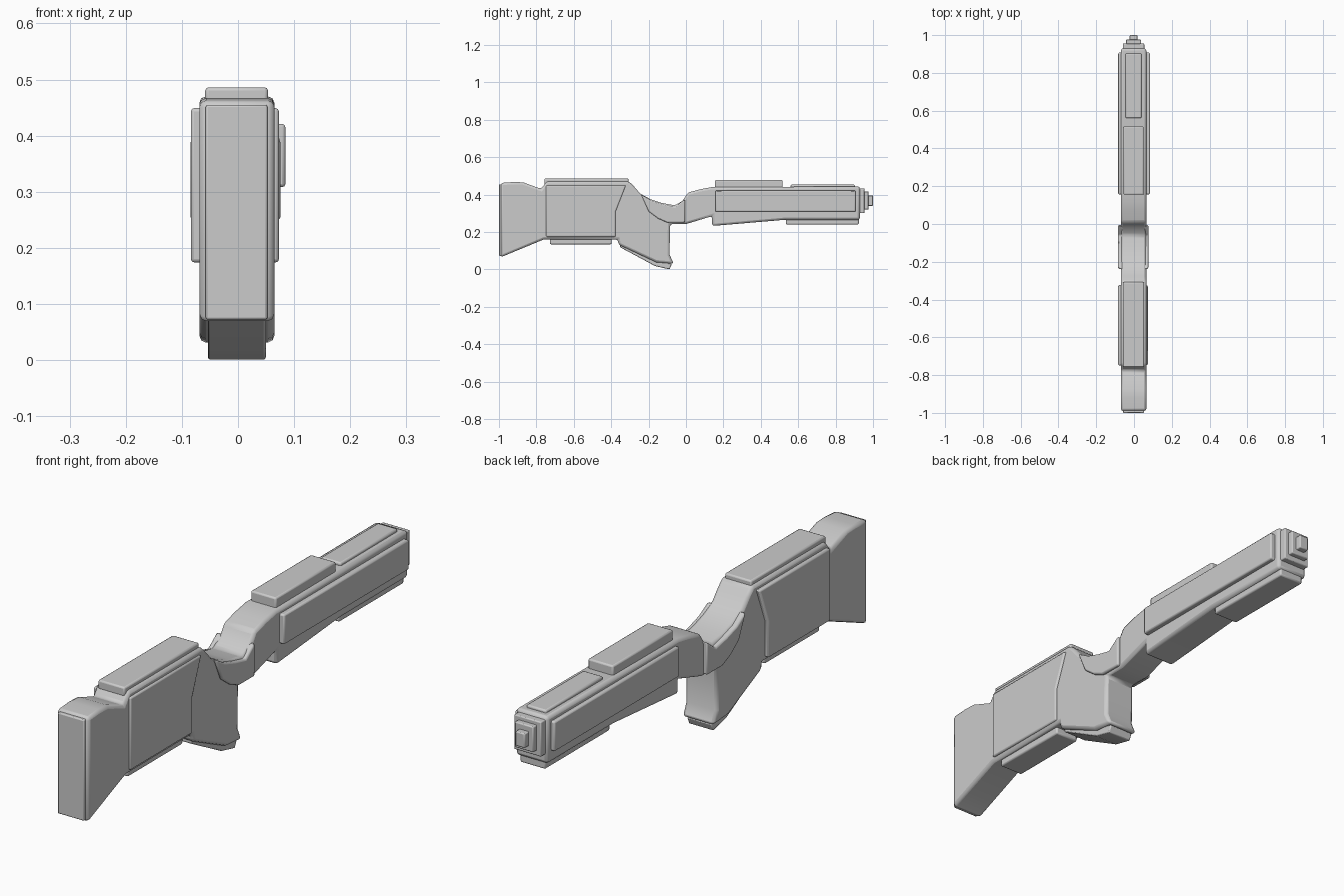
import bpy, bmesh

CX = -0.0025  # centre of the main body across its width


def plate(name, pts, x0, x1, bevel=0.006, segs=2):
    """Extrude a (y, z) side profile from x0 to x1 and round its edges."""
    bm = bmesh.new()
    face = bm.faces.new([bm.verts.new((x0, y, z)) for y, z in pts])
    ext = bmesh.ops.extrude_face_region(bm, geom=[face])
    moved = [v for v in ext["geom"] if isinstance(v, bmesh.types.BMVert)]
    bmesh.ops.translate(bm, verts=moved, vec=(x1 - x0, 0, 0))
    bmesh.ops.recalc_face_normals(bm, faces=bm.faces)
    me = bpy.data.meshes.new(name)
    bm.to_mesh(me)
    bm.free()
    ob = bpy.data.objects.new(name, me)
    bpy.context.collection.objects.link(ob)
    mod = ob.modifiers.new("rounded_edges", "BEVEL")
    mod.width, mod.segments = bevel, segs
    mod.limit_method, mod.angle_limit = "ANGLE", 0.6
    bpy.ops.object.select_all(action="DESELECT")
    ob.select_set(True)
    bpy.context.view_layer.objects.active = ob
    bpy.ops.object.shade_smooth_by_angle(angle=0.6)
    return ob


def box(name, y0, y1, z0, z1, half, bevel=0.006, cx=CX):
    """Block given by its length, height and half width."""
    pts = [(y0, z0), (y1, z0), (y1, z1), (y0, z1)]
    return plate(name, pts, cx - half, cx + half, bevel)


# Main body: butt, receiver, grip, wrist and fore end in one silhouette
body = [(-0.99, 0.065), (-0.99, 0.462), (-0.92, 0.467), (-0.87, 0.465),
        (-0.775, 0.43), (-0.745, 0.47), (-0.305, 0.47), (-0.275, 0.44),
        (-0.245, 0.405), (-0.19, 0.375), (-0.13, 0.355), (-0.06, 0.342),
        (-0.02, 0.365), (0.01, 0.41), (0.075, 0.428), (0.14, 0.44),
        (0.93, 0.443), (0.93, 0.265), (0.53, 0.265), (0.14, 0.232),
        (0.14, 0.285), (0.0, 0.242), (-0.085, 0.242), (-0.088, 0.08),
        (-0.066, 0.03), (-0.16, 0.038), (-0.36, 0.132), (-0.365, 0.16),
        (-0.76, 0.16)]
plate("body", body, -0.069, 0.065, 0.012)

# Butt plate and foot of the grip
box("butt_plate", -1.0, -0.97, 0.072, 0.455, 0.055, 0.004)
plate("grip_foot", [(-0.352, 0.14), (-0.352, 0.118), (-0.166, 0.018), (-0.088, 0.0),
                    (-0.076, 0.028), (-0.16, 0.05)], CX - 0.051, CX + 0.052, 0.004)

# Receiver: top and bottom strips, side panels
box("receiver_top_strip", -0.757, -0.308, 0.45, 0.486, 0.056)
box("receiver_bottom_strip", -0.728, -0.398, 0.134, 0.18, 0.05)
side = [(-0.748, 0.174), (-0.748, 0.449), (-0.322, 0.449), (-0.376, 0.31), (-0.376, 0.174)]
plate("receiver_side_panels", side, -0.084, 0.073)

# Crescent wraps along the sides of the wrist
wrap = [(-0.24, 0.40), (-0.185, 0.368), (-0.125, 0.349), (-0.06, 0.334), (-0.006, 0.375),
        (-0.006, 0.25), (-0.1, 0.25), (-0.15, 0.272), (-0.2, 0.31)]
plate("wrist_wraps", wrap, -0.085, 0.076)

# Fore end: side panels, top block, top strip, bottom rail
box("fore_side_panels", 0.157, 0.907, 0.308, 0.421, 0.084, cx=0.0005)
box("fore_top_block", 0.155, 0.517, 0.42, 0.477, 0.053)
box("fore_top_strip", 0.56, 0.903, 0.42, 0.453, 0.042)
box("fore_bottom_rail", 0.535, 0.924, 0.24, 0.29, 0.053)

# Stepped muzzle
steps = [(0.955, 0.30, 0.432, 0.057), (0.976, 0.32, 0.417, 0.039), (1.0, 0.34, 0.395, 0.02)]
for i, (y1, z0, z1, half) in enumerate(steps):
    box(f"muzzle_step_{i + 1}", 0.9, y1, z0, z1, half, 0.004)
